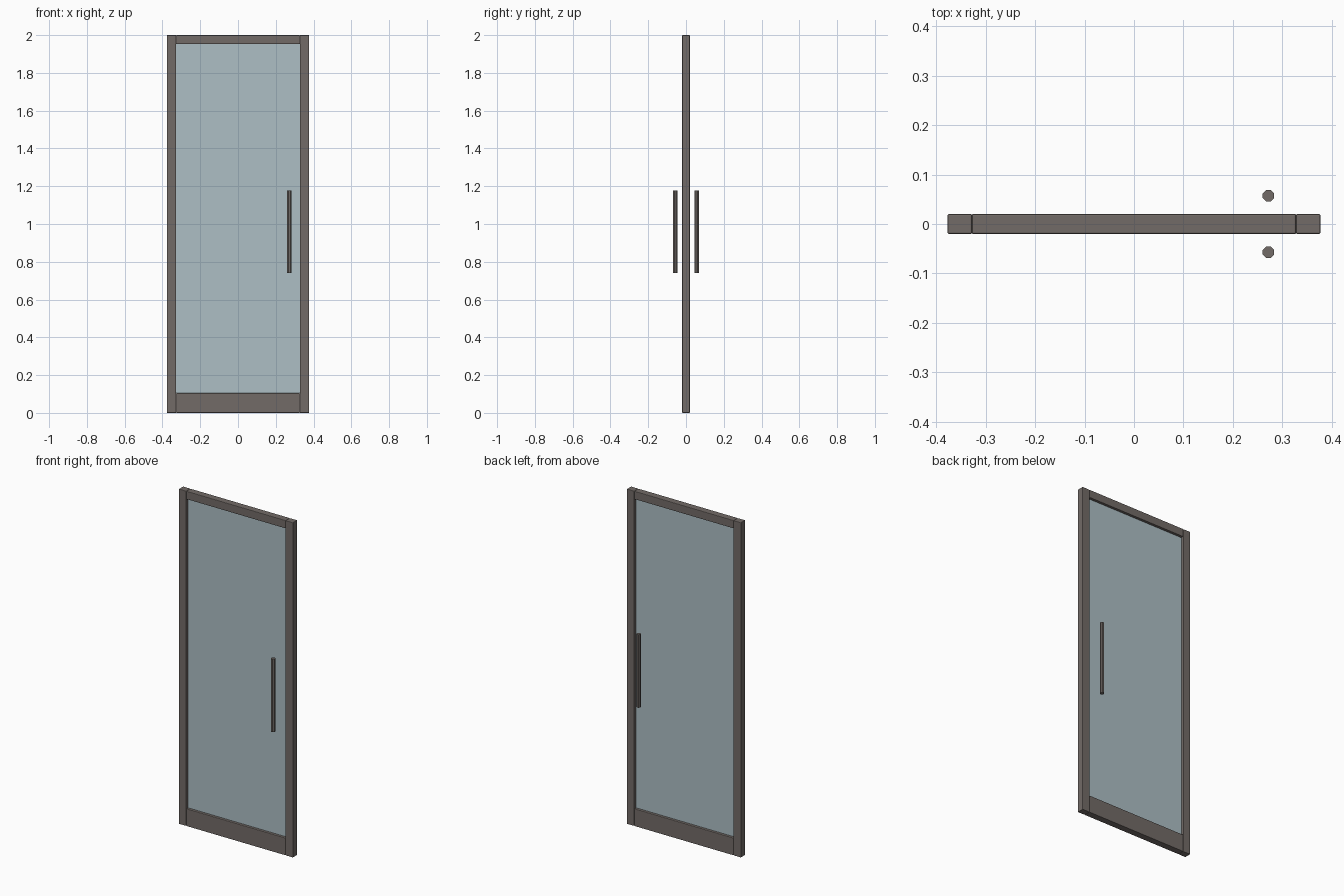
import bpy
import math

if "Cube" in bpy.data.objects:
    bpy.data.objects.remove(bpy.data.objects["Cube"])


def material(name, color):
    m = bpy.data.materials.new(name)
    m.diffuse_color = (*color, 1)
    m.use_nodes = True
    m.node_tree.nodes["Principled BSDF"].inputs["Base Color"].default_value = m.diffuse_color
    return m


frame_mat = material("brown grey metal", (0.17, 0.147, 0.136))
glass_mat = material("pale blue glass", (0.42, 0.52, 0.56))


def box(name, x0, x1, z0, z1, depth, mat, bevel=0):
    bpy.ops.mesh.primitive_cube_add(size=1, location=((x0 + x1) / 2, 0, (z0 + z1) / 2))
    ob = bpy.context.object
    ob.name = name
    ob.scale = (x1 - x0, depth, z1 - z0)
    bpy.ops.object.transform_apply(location=False, rotation=False, scale=True)
    ob.data.materials.append(mat)
    if bevel:
        mod = ob.modifiers.new("Bevel", "BEVEL")
        mod.width = bevel
        mod.segments = 2
    return ob


# Frame: two full-height stiles with rails between them
W, INNER, DEPTH, BEVEL = 0.377, 0.328, 0.041, 0.003
box("left_stile", -W, -INNER, 0, 2, DEPTH, frame_mat, BEVEL)
box("right_stile", INNER, W, 0, 2, DEPTH, frame_mat, BEVEL)
box("top_rail", -INNER, INNER, 1.952, 2, DEPTH, frame_mat, BEVEL)
box("bottom_rail", -INNER, INNER, 0, 0.104, DEPTH, frame_mat, BEVEL)

# Glass pane set in the middle of the frame depth
box("glass_pane", -INNER, INNER, 0.104, 1.952, 0.01, glass_mat)

# Octagonal bar handles on both sides
for name, side in (("front_handle", -1), ("back_handle", 1)):
    bpy.ops.mesh.primitive_cylinder_add(vertices=8, radius=0.0125, depth=0.436,
                                        location=(0.272, side * 0.057, 0.959),
                                        rotation=(0, 0, math.radians(22.5)))
    handle = bpy.context.object
    handle.name = name
    handle.data.materials.append(frame_mat)
